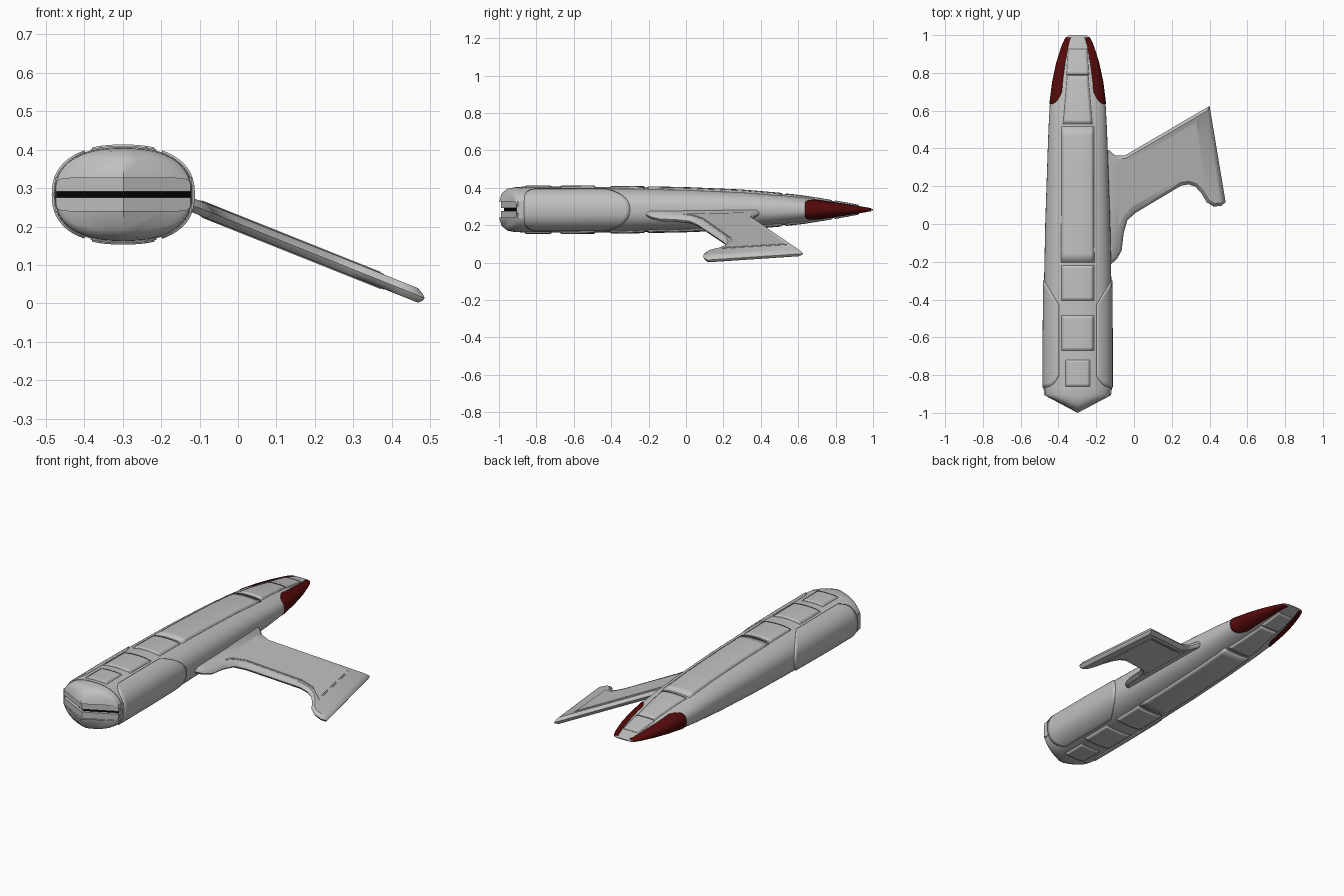
import bpy, bmesh
from math import sin, cos, pi, copysign
from mathutils import Vector

cube = bpy.data.objects.get("Cube")
if cube:
    bpy.data.objects.remove(cube)

XC, ZC, N = -0.298, 0.283, 2.4


def material(name, rgb):
    m = bpy.data.materials.new(name)
    m.use_nodes = True
    m.diffuse_color = (*rgb, 1)
    bsdf = m.node_tree.nodes["Principled BSDF"]
    bsdf.inputs["Base Color"].default_value = (*rgb, 1)
    bsdf.inputs["Roughness"].default_value = 0.6
    return m


GREY = material("hull grey", (0.53, 0.53, 0.53))
RED = material("dark red", (0.09, 0.003, 0.003))
BLACK = material("black", (0.001, 0.001, 0.001))


def grid(name, rows, mat, closed=False, cap=False, thickness=0):
    """Skin a list of point rows, optionally closing rings and capping the ends."""
    bm = bmesh.new()
    vs = [[bm.verts.new(p) for p in row] for row in rows]
    n = len(rows[0])
    for a, b in zip(vs, vs[1:]):
        for i in range(n if closed else n - 1):
            j = (i + 1) % n
            bm.faces.new((a[i], a[j], b[j], b[i]))
    if cap:
        bm.faces.new(vs[0])
        bm.faces.new(vs[-1])
    bmesh.ops.recalc_face_normals(bm, faces=bm.faces)
    me = bpy.data.meshes.new(name)
    bm.to_mesh(me)
    bm.free()
    ob = bpy.data.objects.new(name, me)
    bpy.context.collection.objects.link(ob)
    me.materials.append(mat)
    if thickness:
        mod = ob.modifiers.new("thickness", "SOLIDIFY")
        mod.thickness, mod.offset = thickness, 0
    bpy.ops.object.select_all(action="DESELECT")
    ob.select_set(True)
    bpy.context.view_layer.objects.active = ob
    bpy.ops.object.shade_smooth_by_angle(angle=0.6)


# Hull stations: y, half width, half height
STATIONS = [(-0.88, .181, .123), (-0.6, .181, .123), (-0.3, .178, .12),
            (0, .172, .114), (0.3, .162, .101), (0.5, .155, .084),
            (0.63, .148, .069), (0.75, .133, .05), (0.85, .112, .033),
            (0.94, .084, .016), (0.985, .064, .007), (1, .045, .003)]


def half_size(y):
    y = min(max(y, STATIONS[0][0]), 1)
    for a, b in zip(STATIONS, STATIONS[1:]):
        if y <= b[0]:
            t = (y - a[0]) / (b[0] - a[0])
            return a[1] + t * (b[1] - a[1]), a[2] + t * (b[2] - a[2])


def oval(a, sx, sz, n=N):
    c, s = cos(a), sin(a)
    return (copysign(abs(c) ** (2 / n), c) * sx, copysign(abs(s) ** (2 / n), s) * sz)


def ring(y, sx, sz, n=N, sweep=0):
    pts = [oval(2 * pi * i / 64, sx, sz, n) for i in range(64)]
    return [(XC + x, y + sweep * abs(x), ZC + z) for x, z in pts]


grid("hull", [ring(*s) for s in STATIONS], GREY, closed=True, cap=True)

# Wedge nose: a swept shell open at the front for the slotted band
grid("nose", [ring(-.87, .179, .121), ring(-.915, .178, .12, N, .1),
              ring(-.955, .177, .112, 2.5, .3), ring(-.985, .176, .088, 3, .46),
              ring(-1, .175, .043, 9, .53)], GREY, closed=True)


def prism(name, plan, z0, z1, mat):
    grid(name, [[(XC + x, y, z) for x, y in plan] for z in (z0, z1)], mat,
         closed=True, cap=True)


def wedge(tip, half):
    return [(-half, -.86), (-half, tip + .09), (0, tip), (half, tip + .09), (half, -.86)]


# Nose band in two halves, a black slot between them and closed side cheeks
prism("nose_band_lower", wedge(-.989, .178), .239, .275, GREY)
prism("nose_band_upper", wedge(-.989, .178), .291, .327, GREY)
prism("nose_slot", wedge(-.972, .175), .272, .294, BLACK)
for label, s in (("left", 1), ("right", -1)):
    prism(label + "_nose_cheek", [(s * x, y) for x, y in (
        (.174, -.86), (.174, -.898), (.178, -.898), (.178, -.86))], .27, .296, GREY)


# Raised panels along the top and the bottom, each on a lower trim ledge
def deck_panel(name, y0, y1, w0, w1, side, raise_by):
    rows = []
    for j in range(17):
        y = y0 + (y1 - y0) * j / 16
        w = w0 + (w1 - w0) * j / 16
        sx, sz = half_size(y)
        row = []
        for i in range(13):
            x = w * (i / 6 - 1)
            z = sz * (1 - min(abs(x) / sx, 1) ** N) ** (1 / N)
            row.append((XC + x, y, ZC + side * z))
        rows.append(row)
    grid(name, rows, GREY, thickness=2 * raise_by)


DECK = [(-.855, -.725, .06, .06), (-.665, -.49, .08, .08), (-.4, -.225, .08, .08),
        (-.2, .51, .082, .08), (.535, .78, .072, .05), (.795, .92, .054, .045)]
for label, side in (("top", 1), ("bottom", -1)):
    for k, (y0, y1, w0, w1) in enumerate(DECK, 1):
        deck_panel(f"{label}_panel_{k}", y0, y1, w0, w1, side, .007)
        deck_panel(f"{label}_trim_{k}", y0 - .005, y1 + .005, w0 + .005, w1 + .005,
                   side, .003)


# Curved side plates wrapped around the hull, with rounded ends
def side_plate(name, side, spread, start, end, mat, raise_by):
    rows = []
    for i in range(25):
        u = i / 12 - 1
        y0, y1 = start(abs(u)), end(abs(u))
        row = []
        for j in range(25):
            y = y0 + (y1 - y0) * j / 24
            x, z = oval(u * spread, *half_size(y))
            row.append((XC + side * x, y, ZC + z))
        rows.append(row)
    grid(name, rows, mat, thickness=2 * raise_by)


for label, side in (("left", 1), ("right", -1)):
    side_plate(label + "_side_shell", side, 1.06, lambda u: -.865 + .06 * u ** 5,
               lambda u: -.3 - .13 * u ** 2, GREY, .005)
    side_plate(label + "_tail_stripe", side, 1.0, lambda u: .635 + .065 * u ** 5,
               lambda u: .988, RED, .003)

# Pylon wing: swept outline with tapered edges, following a downward slope
OUTLINE = [(-.17, .4), (-.13, .39), (-.1, .363), (-.05, .362), (.4, .625), (.485, .115),
           (.46, .095), (.42, .093), (.385, .115), (.355, .165), (.325, .197),
           (.29, .21), (.25, .203), (.01, .06), (-.035, .02), (-.055, -.05),
           (-.065, -.14), (-.09, -.185), (-.13, -.22), (-.17, -.23)]
PANEL = [(-.1, .315), (-.06, .315), (.33, .54), (.38, .185), (.3, .24), (.24, .232),
         (-.01, .09), (-.055, .04), (-.082, -.02)]


def wing_ring(outline, inset, lift):
    """Offset a clockwise outline inwards and lay it on the wing slope."""
    pts = [Vector(p) for p in outline]
    out = []
    for i, p in enumerate(pts):
        a = (p - pts[i - 1]).normalized()
        b = (pts[(i + 1) % len(pts)] - p).normalized()
        m = Vector((a.y + b.y, -a.x - b.x)) / (1 + a.dot(b))
        q = p + m * inset
        out.append((q.x, q.y, .208 - .4 * q.x + lift))
    return out


grid("pylon_wing", [wing_ring(OUTLINE, *r) for r in (
    (.016, -.019), (.004, -.008), (0, 0), (.004, .008), (.016, .019))],
     GREY, closed=True, cap=True)

# Raised panel on a trim ledge, on both faces of the wing
for label, side in (("upper", 1), ("lower", -1)):
    for part, inset, lift in (("trim", 0, .0205), ("panel", .006, .0225)):
        grid(f"wing_{label}_{part}", [wing_ring(PANEL, inset, side * h)
                                      for h in (.012, lift)],
             GREY, closed=True, cap=True)
